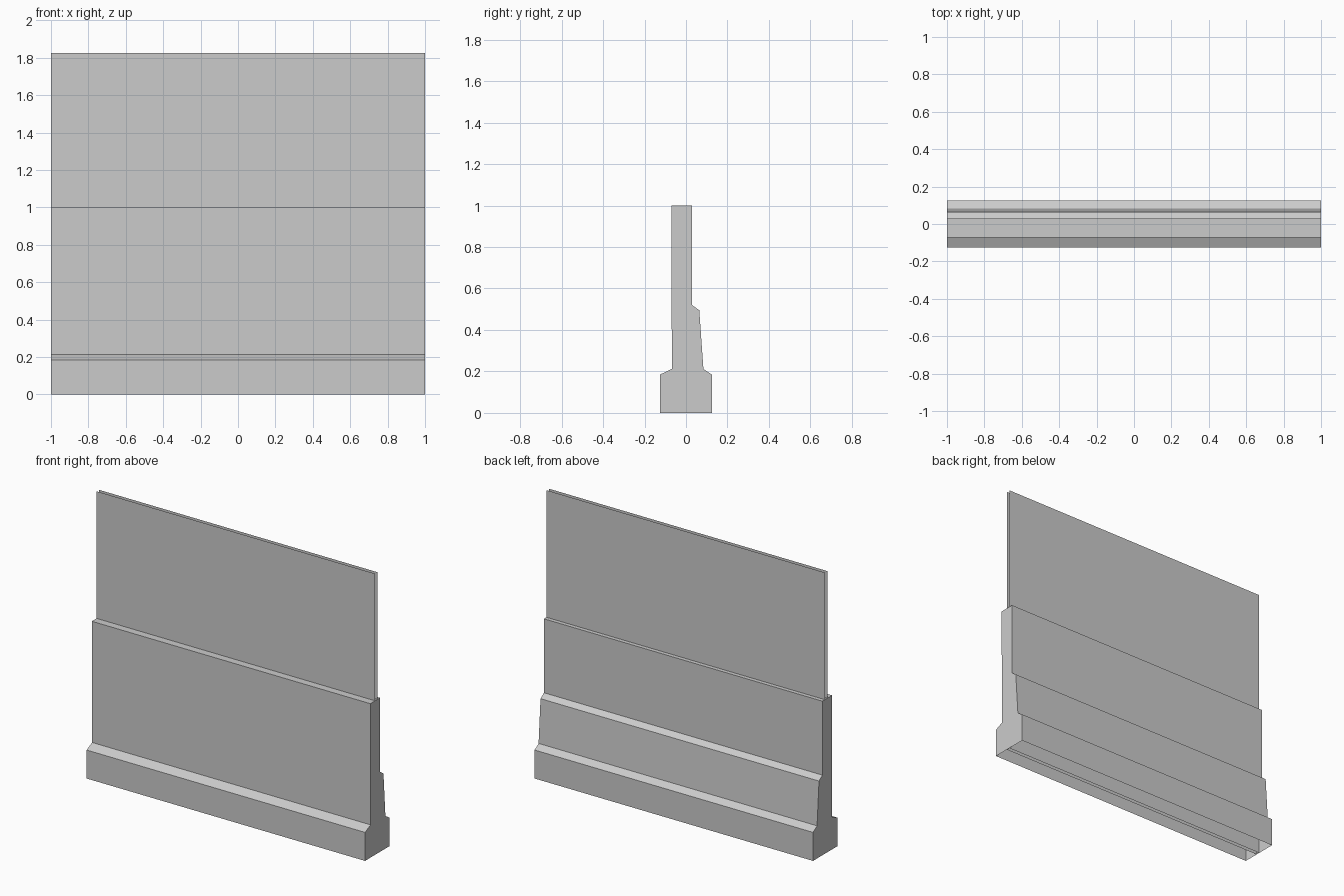
import bpy
import bmesh

if "Cube" in bpy.data.objects:
    bpy.data.objects.remove(bpy.data.objects["Cube"])

HALF = 1.0  # half length of the wall along x

grey = bpy.data.materials.new("concrete grey")
grey.diffuse_color = (0.6, 0.6, 0.6, 1)
grey.use_nodes = True
grey.node_tree.nodes["Principled BSDF"].inputs["Base Color"].default_value = grey.diffuse_color


def finish(name, bm):
    mesh = bpy.data.meshes.new(name)
    bm.to_mesh(mesh)
    bm.free()
    mesh.materials.append(grey)
    obj = bpy.data.objects.new(name, mesh)
    bpy.context.collection.objects.link(obj)


# Stepped barrier: (y, z) profile swept along x, hollow with an open underside
profile = [(-0.125, 0), (-0.125, 0.185), (-0.068, 0.212), (-0.071, 1.0),
           (0.029, 1.0), (0.029, 0.52), (0.064, 0.495), (0.084, 0.212),
           (0.125, 0.185), (0.125, 0)]
bm = bmesh.new()
left = [bm.verts.new((-HALF, y, z)) for y, z in profile]
right = [bm.verts.new((HALF, y, z)) for y, z in profile]
for i in range(len(profile) - 1):
    bm.faces.new((left[i], right[i], right[i + 1], left[i + 1]))
bm.faces.new(left)
bm.faces.new(right[::-1])
finish("barrier_base", bm)

# Tall panel: two parallel sheets rising from the ground through the barrier
for name, y, facing in (("front_panel_sheet", -0.022, 1), ("back_panel_sheet", 0.003, -1)):
    bm = bmesh.new()
    corners = [(-HALF, 0), (HALF, 0), (HALF, 1.825), (-HALF, 1.825)][::facing]
    bm.faces.new([bm.verts.new((x, y, z)) for x, z in corners])
    finish(name, bm)
